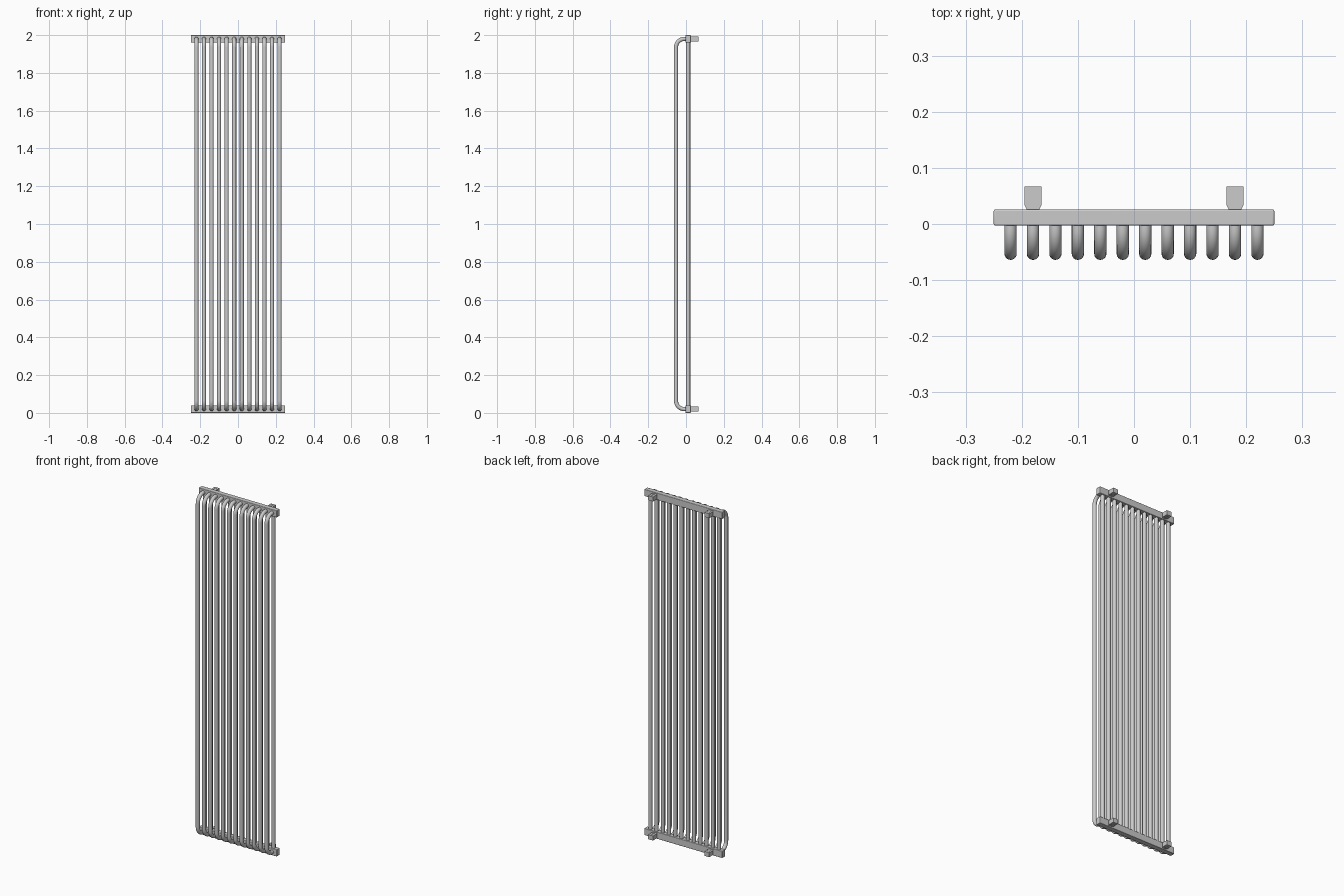
import bpy, bmesh, math

if "Cube" in bpy.data.objects:
    bpy.data.objects.remove(bpy.data.objects["Cube"])

COUNT, PITCH = 12, 0.04
R = 0.011                 # tube radius
Y_BACK, Y_FRONT = 0.0115, -0.053
BEND = 0.045
Z_LOW, Z_HIGH = 0.02, 1.98
tube_x = [(i - (COUNT - 1) / 2) * PITCH for i in range(COUNT)]


def add_mesh(name, bm):
    bmesh.ops.recalc_face_normals(bm, faces=bm.faces)
    me = bpy.data.meshes.new(name)
    bm.to_mesh(me)
    bm.free()
    ob = bpy.data.objects.new(name, me)
    bpy.context.collection.objects.link(ob)
    return ob


def prism(bm, outline, z0, z1):
    face = bm.faces.new([bm.verts.new((x, y, z0)) for x, y in outline])
    ext = bmesh.ops.extrude_face_region(bm, geom=[face])
    verts = [g for g in ext["geom"] if isinstance(g, bmesh.types.BMVert)]
    bmesh.ops.translate(bm, verts=verts, vec=(0, 0, z1 - z0))


def tubes(name, path):
    cu = bpy.data.curves.new(name, 'CURVE')
    cu.dimensions = '3D'
    cu.bevel_depth = R
    cu.bevel_resolution = 6
    cu.use_fill_caps = True
    for x in tube_x:
        sp = cu.splines.new('POLY')
        sp.points.add(len(path) - 1)
        for p, (y, z) in zip(sp.points, path):
            p.co = (x, y, z, 1)
        sp.use_smooth = True
    ob = bpy.data.objects.new(name, cu)
    bpy.context.collection.objects.link(ob)


# Straight rear tubes between the headers
tubes("rear_tubes", [(Y_BACK, Z_LOW), (Y_BACK, Z_HIGH)])

# Front tubes, bent back into both headers
steps = 10
arc = []
for i in range(steps + 1):
    a = math.pi / 2 * i / steps
    arc.append((Y_FRONT + BEND - BEND * math.sin(a),
                Z_LOW + BEND - BEND * math.cos(a)))
lower = [(Y_BACK, Z_LOW)] + arc
upper = [(y, 2.0 - z) for y, z in reversed(lower)]
tubes("front_tubes", lower + upper)

for level, zc in (("bottom", Z_LOW), ("top", Z_HIGH)):
    # Header bar
    bm = bmesh.new()
    prism(bm, [(-0.25, -0.003), (0.25, -0.003), (0.25, 0.026), (-0.25, 0.026)],
          zc - 0.02, zc + 0.02)
    header = add_mesh(level + "_header", bm)
    bev = header.modifiers.new("rounded_edges", 'BEVEL')
    bev.width = 0.003
    bev.segments = 3

    for side, xc in (("left", -0.18), ("right", 0.18)):
        # Wall bracket with a tapered neck
        bm = bmesh.new()
        half = [(0.011, 0.024), (0.0125, 0.029), (0.0155, 0.035), (0.0155, 0.067)]
        outline = [(xc + x, y) for x, y in half]
        outline += [(xc - x, y) for x, y in reversed(half)]
        prism(bm, outline, zc - 0.013, zc + 0.013)
        bracket = add_mesh(f"{level}_{side}_wall_bracket", bm)

        # U-shaped groove on the upper and lower bracket faces
        bm = bmesh.new()
        u = [(-0.0058, 0.056), (-0.0058, 0.037), (0.0058, 0.037), (0.0058, 0.056),
             (0.0042, 0.056), (0.0042, 0.0386), (-0.0042, 0.0386), (-0.0042, 0.056)]
        u = [(xc + x, y) for x, y in u]
        prism(bm, u, zc + 0.011, zc + 0.016)
        prism(bm, u, zc - 0.016, zc - 0.011)
        cutter = add_mesh(f"{level}_{side}_groove_cutter", bm)
        cutter.hide_render = True
        cutter.hide_viewport = True
        cut = bracket.modifiers.new("groove", 'BOOLEAN')
        cut.operation = 'DIFFERENCE'
        cut.solver = 'EXACT'
        cut.object = cutter

# Smooth the header edges
for level in ("bottom", "top"):
    ob = bpy.data.objects[level + "_header"]
    bpy.ops.object.select_all(action='DESELECT')
    ob.select_set(True)
    bpy.context.view_layer.objects.active = ob
    bpy.ops.object.shade_smooth_by_angle(angle=math.radians(35))
